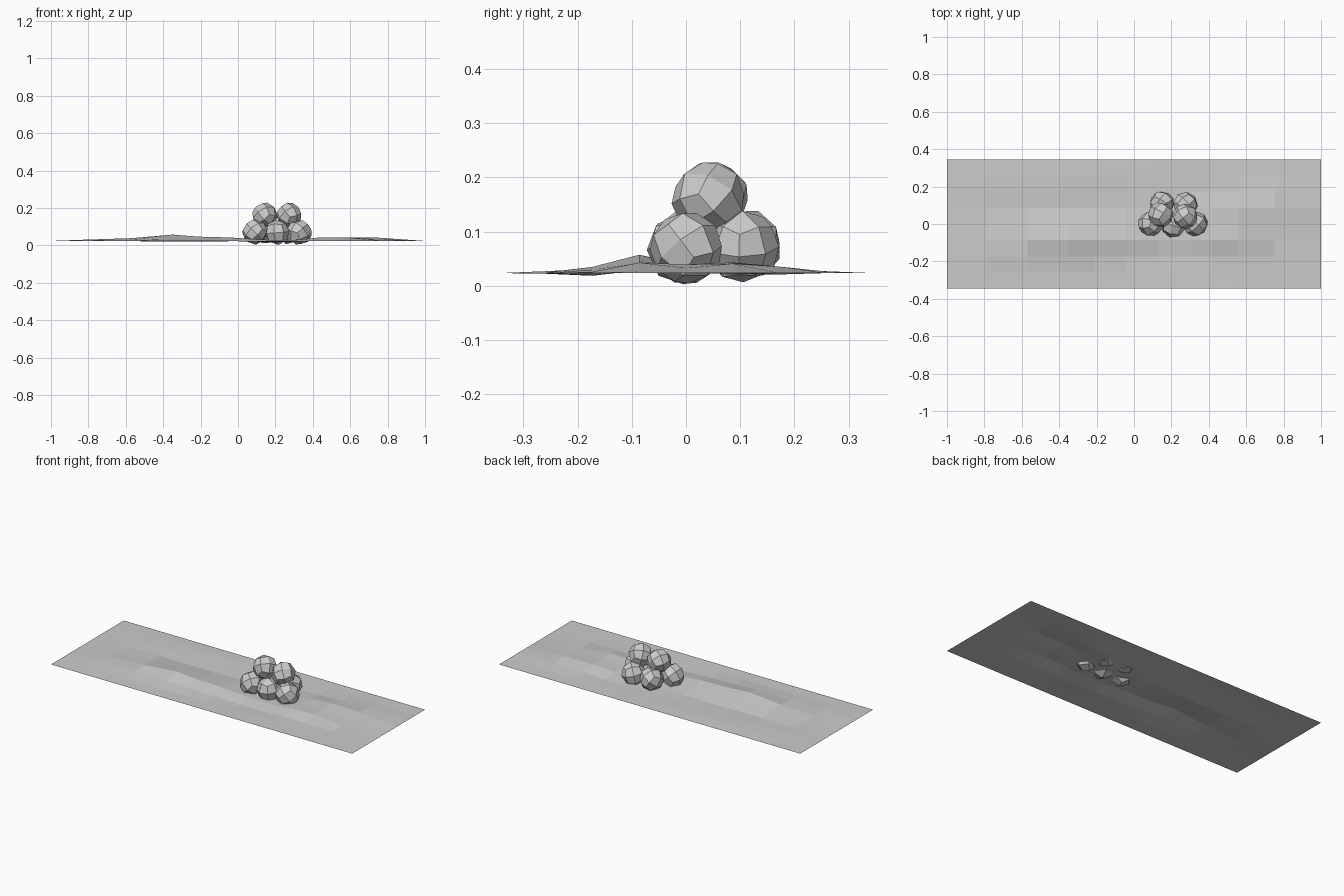
import bpy, bmesh, random
from math import exp, pi
from mathutils import Euler, Vector

if "Cube" in bpy.data.objects:
    bpy.data.objects.remove(bpy.data.objects["Cube"])

random.seed(4)


def make_object(name, bm):
    me = bpy.data.meshes.new(name)
    bm.to_mesh(me)
    bm.free()
    ob = bpy.data.objects.new(name, me)
    bpy.context.collection.objects.link(ob)
    return ob


# Drifts and dips of the ground: x, y, width x, width y, height
BUMPS = [(-0.36, -0.08, 0.22, 0.09, 0.034), (0.50, 0.06, 0.13, 0.07, 0.025),
         (0.50, -0.08, 0.16, 0.07, 0.022), (0.0, -0.08, 0.14, 0.08, 0.016),
         (-0.45, 0.21, 0.28, 0.05, 0.010), (-0.3, 0.13, 0.3, 0.05, -0.009),
         (0.75, 0.10, 0.13, 0.12, 0.017), (-0.75, -0.17, 0.15, 0.1, 0.008),
         (0.15, -0.18, 0.3, 0.06, -0.007), (0.32, 0.12, 0.12, 0.06, -0.006)]


def ground_height(x, y):
    z = sum(h * exp(-((x - a) / wx) ** 2 - ((y - b) / wy) ** 2)
            for a, b, wx, wy, h in BUMPS)
    fade = min(1, (1 - abs(x)) / 0.2) * min(1, (0.345 - abs(y)) / 0.08)
    return 0.0235 + z * max(0, fade)


# Thin snow patch
XS = [-1, -0.79, -0.57, -0.35, -0.21, -0.04, 0.13, 0.31, 0.42, 0.56, 0.75, 1]
YS = [-0.345 + 0.69 * j / 8 for j in range(9)]
bm = bmesh.new()
rows = [[bm.verts.new((x, y, ground_height(x, y))) for x in XS] for y in YS]
for lo, hi in zip(rows, rows[1:]):
    for i in range(len(XS) - 1):
        bm.faces.new((lo[i], lo[i + 1], hi[i + 1], hi[i]))
make_object("snow_patch", bm)


# Faceted snowballs: rounded cubes with 24 quads
def snowball(name, loc, r=0.068):
    bm = bmesh.new()
    bmesh.ops.create_cube(bm, size=2)
    bmesh.ops.subdivide_edges(bm, edges=bm.edges[:], cuts=1, use_grid_fill=True)
    rot = Euler([random.uniform(0, pi) for _ in range(3)]).to_matrix()
    for v in bm.verts:
        v.co = rot @ (v.co.normalized() * r * random.uniform(0.97, 1.03))
    ob = make_object(name, bm)
    ob.location = Vector(loc)


BALLS = [(0.09, 0.0, 0.071), (0.21, -0.005, 0.069), (0.328, 0.0, 0.07),
         (0.15, 0.11, 0.074), (0.275, 0.105, 0.073),
         (0.143, 0.05, 0.163), (0.272, 0.042, 0.161)]
for n, loc in enumerate(BALLS):
    snowball(f"snowball_{n + 1}", loc)
